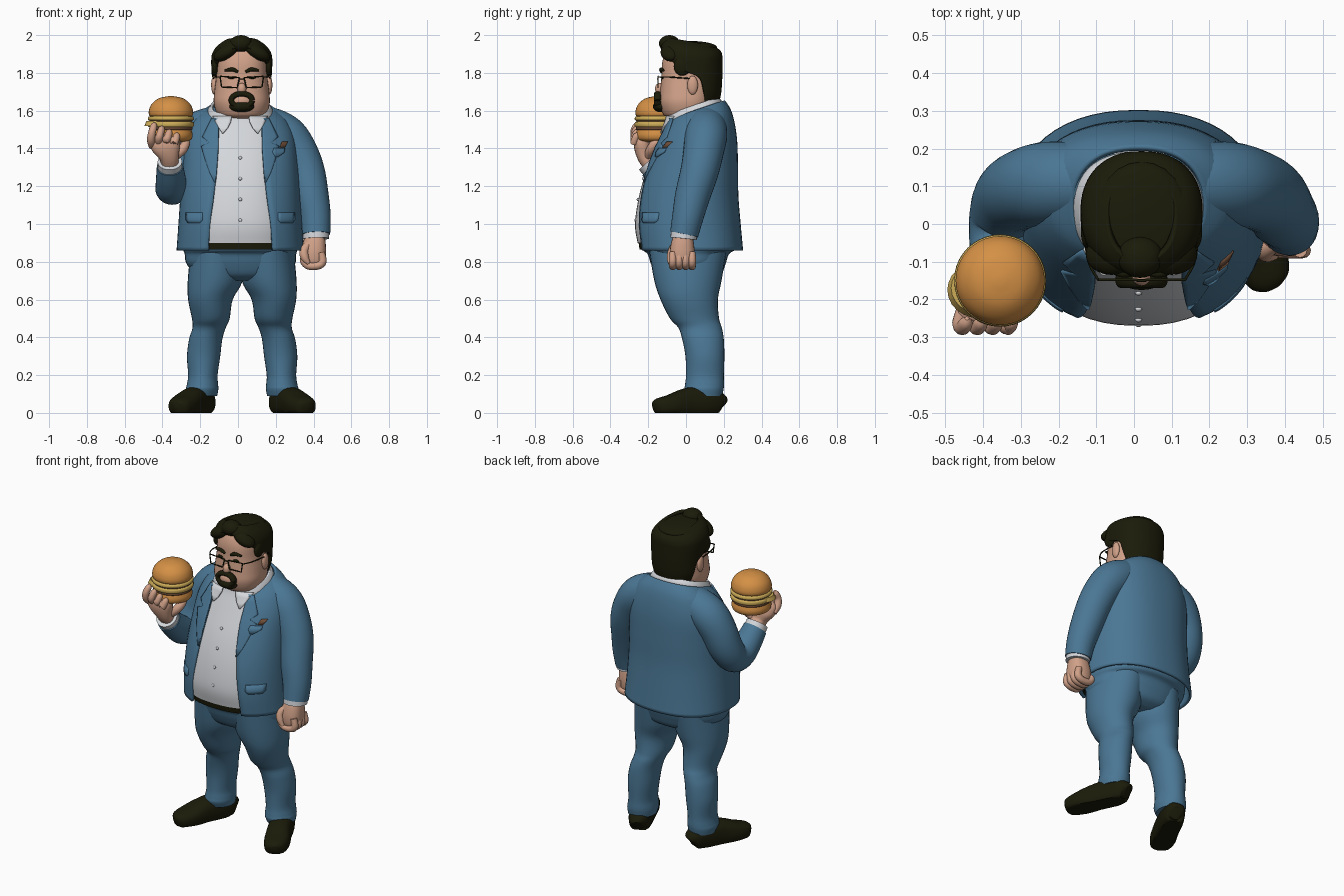
import bpy, bmesh, math
from mathutils import Vector, Matrix


def material(name, rgb):
    m = bpy.data.materials.new(name)
    m.diffuse_color = (*rgb, 1)
    return m


BLUE = material("suit blue", (0.07, 0.185, 0.30))
WHITE = material("shirt white", (0.66, 0.68, 0.71))
SKIN = material("skin", (0.64, 0.36, 0.25))
DARK = material("dark hair and leather", (0.011, 0.011, 0.003))
BUN = material("bun", (0.66, 0.28, 0.06))
CHEESE = material("cheese", (0.62, 0.42, 0.10))
MEAT = material("meat brown", (0.16, 0.075, 0.04))


def finish(name, bm, mat, thick=0.0):
    bmesh.ops.remove_doubles(bm, verts=bm.verts, dist=1e-5)
    bmesh.ops.recalc_face_normals(bm, faces=bm.faces)
    me = bpy.data.meshes.new(name)
    bm.to_mesh(me)
    bm.free()
    me.materials.append(mat)
    me.shade_smooth()
    me.set_sharp_from_angle(angle=math.radians(50))
    ob = bpy.data.objects.new(name, me)
    bpy.context.collection.objects.link(ob)
    if thick:
        s = ob.modifiers.new("thickness", "SOLIDIFY")
        s.thickness, s.offset = thick, 0
    return ob


def smooth(rows, n=5):
    """Catmull-Rom interpolation of every column."""
    out = []
    for i in range(len(rows) - 1):
        a, b, c, d = rows[max(i - 1, 0)], rows[i], rows[i + 1], rows[min(i + 2, len(rows) - 1)]
        for k in range(n):
            t = k / n
            out.append([0.5 * (2 * q + (r - p) * t + (2 * p - 5 * q + 4 * r - s) * t * t
                        + (3 * q - p - 3 * r + s) * t ** 3) for p, q, r, s in zip(a, b, c, d)])
    return out + [list(rows[-1])]


def power(v, p):
    return math.copysign(abs(v) ** (2 / p), v)


def grid(name, rings, mat, closed=True, caps=True, thick=0.0):
    bm = bmesh.new()
    vs = [[bm.verts.new(p) for p in r] for r in rings]
    n = len(vs[0])
    for a, b in zip(vs, vs[1:]):
        for j in range(n if closed else n - 1):
            k = (j + 1) % n
            bm.faces.new((a[j], a[k], b[k], b[j]))
    if closed and caps:
        bm.faces.new(vs[0])
        bm.faces.new(vs[-1])
    return finish(name, bm, mat, thick)


def tube(name, pts, mat, flat=False, p=2.0, n=24, ref=(1, 0, 0), floor=None, steps=5):
    """Sweep of ellipses: rows of x, y, z, rx, ry."""
    pts = smooth([q if len(q) == 5 else (*q, q[3]) for q in pts], steps)
    rings = []
    for i, q in enumerate(pts):
        c = Vector(q[:3])
        t = (Vector(pts[min(i + 1, len(pts) - 1)][:3]) - Vector(pts[max(i - 1, 0)][:3])).normalized()
        u = Vector(ref)
        u, v = (u, Vector((0, 1, 0))) if flat else ((u - t * u.dot(t)).normalized(), None)
        v = v or t.cross(u)
        ring = []
        for j in range(n):
            a = math.tau * j / n
            w = c + u * power(math.cos(a), p) * q[3] + v * power(math.sin(a), p) * q[4]
            if floor is not None:
                w.z = max(w.z, floor)
            ring.append(w)
        rings.append(ring)
    return grid(name, rings, mat)


def shell(name, rows, cx, mat, p=2.3, thick=0.015, n=48):
    """Front-opening wall: rows of z, rx, y front, y back, opening angle, tilt."""
    rings = []
    for z, rx, f, b, a, tilt in smooth(rows):
        a = max(a, 0)
        ring = []
        for j in range(n + 1):
            th = a + (math.tau - 2 * a) * j / n
            y = (f + b) / 2 - (b - f) / 2 * power(math.cos(th), p)
            ring.append((cx + rx * power(math.sin(th), p), y, z + tilt * y))
        rings.append(ring)
    return grid(name, rings, mat, closed=False, thick=thick)


def blob(name, c, r, mat, rot=0):
    bm = bmesh.new()
    bmesh.ops.create_uvsphere(bm, u_segments=24, v_segments=14, radius=1)
    bm.transform(Matrix.Translation(c) @ Matrix.Rotation(rot, 4, "Y") @ Matrix.Diagonal((*r, 1)))
    return finish(name, bm, mat)


# Jacket: z, rx, y front, y back, half opening, tilt
TORSO = [(0.86, .33, -.255, .295, .17, 0), (1.0, .32, -.268, .282, .16, 0), (1.15, .31, -.25, .27, .14, 0),
         (1.3, .30, -.205, .268, .125, 0), (1.45, .285, -.14, .262, .115, .02), (1.54, .24, -.10, .238, .115, .18),
         (1.58, .17, -.09, .20, .13, .35)]
CX = 0.012
shell("jacket", [(z, rx, f, b, math.asin((o / rx) ** 1.15), t) for z, rx, f, b, o, t in TORSO], CX, BLUE)
tube("shirt", [(CX, (f + b) / 2, z, rx - .02, (b - f) / 2 - .002) for z, rx, f, b, o, t in
     [(.90, .325, -.258, .27, 0, 0), (1.0, .32, -.272, .27, 0, 0)] + TORSO[2:]], WHITE, flat=True, p=2.3, n=48)


def front_y(x, z):
    """Jacket front surface at x (from the centre line) and z."""
    r = min(smooth(TORSO, 12), key=lambda q: abs(q[0] - z))
    h = max(0, 1 - min(1, abs(x) / r[1]) ** 2.3) ** (1 / 2.3)
    return (r[2] + r[3]) / 2 - (r[3] - r[2]) / 2 * h


def patch(name, rows, mat, off=0.014, side=1, thick=0.009):
    """Plate laid on the chest: rows of z, inner x, outer x."""
    rings = []
    for z, a, b in rows:
        xs = [a + (b - a) * k / 6 for k in range(7)]
        rings.append([(CX + side * x, front_y(x, z) - off, z) for x in xs])
    return grid(name, rings, mat, closed=False, thick=thick)


for s, tag in ((1, "left"), (-1, "right")):
    patch(tag + "_lapel", [(1.22, .13, .135), (1.27, .125, .16), (1.34, .12, .185), (1.41, .115, .205),
                           (1.43, .115, .165), (1.46, .115, .20), (1.52, .115, .17), (1.56, .12, .15)],
          BLUE, side=s, off=.01)
    patch(tag + "_pocket_flap", [(1.005, .215, .275), (1.02, .20, .285), (1.06, .20, .285)], BLUE, side=s, off=.01)
    patch(tag + "_collar_wing", [(1.48, .09, .095), (1.51, .065, .115), (1.54, .05, .13), (1.57, .045, .145)],
          WHITE, off=.012, side=s)
patch("pocket_square", [(1.355, .185, .20), (1.38, .17, .235), (1.40, .175, .235)], BLUE, off=.014)
patch("pocket_square_tip", [(1.405, .21, .235), (1.435, .22, .25)], MEAT, off=.013)
for z in (1.02, 1.13, 1.24, 1.35):
    blob("shirt_button", (CX, front_y(0, z) + .001, z), (.009, .007, .009), WHITE)
shell("collar", [(1.55, .168, -.11, .185, .35, .4), (1.58, .165, -.11, .18, .35, .4),
                 (1.61, .15, -.10, .165, .45, .35)], CX, WHITE)

# Trousers and belt
tube("belt", [(CX, -.02, .865, .29, .226), (CX, -.015, .912, .30, .238)], DARK, flat=True, p=2.3, n=48, steps=2)
tube("trouser_seat", [(.012, .02, .91, .305, .25), (.012, .015, .865, .302, .245), (.013, .012, .84, .295, .215),
                      (.015, .012, .79, .288, .198), (.02, .015, .73, .24, .17), (.02, .015, .70, .16, .12)],
     BLUE, flat=True, p=2.2, n=40)
LEG = [(.15, .01, .86, .145, .205), (.165, .01, .7, .145, .178), (.19, .017, .6, .118, .152), (.188, .045, .5, .1, .13),
       (.197, .075, .45, .088, .115), (.215, .09, .39, .088, .11), (.226, .1, .3, .088, .103), (.23, .1, .2, .078, .1),
       (.232, .098, .15, .083, .103), (.234, .096, .125, .086, .103), (.234, .1, .09, .08, .092)]
SHOE = [(.206, .188, .04, .03, .04), (.214, .172, .05, .055, .06), (.24, .11, .06, .068, .08),
        (.285, .01, .055, .07, .078), (.33, -.08, .04, .074, .058), (.358, -.145, .033, .058, .044),
        (.368, -.166, .028, .025, .028)]
MID = 0.022
for s, tag in ((1, "left"), (-1, "right")):
    place = lambda rows: [(MID + s * (q[0] - MID), *q[1:]) for q in rows]
    tube(tag + "_trouser_leg", place(LEG), BLUE, flat=True, n=32)
    tube(tag + "_shoe", place(SHOE), DARK, p=2.6, floor=0)

# Lowered arm with a closed hand
tube("left_sleeve", [(.06, .11, 1.53, .09), (.16, .11, 1.515, .105), (.25, .105, 1.465, .113), (.312, .093, 1.385, .107),
                     (.358, .072, 1.28, .101), (.387, .035, 1.15, .093), (.408, .01, 1.04, .083),
                     (.413, -.01, .945, .075)], BLUE, n=32)
tube("left_cuff", [(.412, -.008, .97, .07), (.413, -.013, .922, .07)], WHITE, steps=1)
tube("left_hand", [(.41, -.015, .94, .05), (.405, -.018, .9, .06, .06), (.40, -.02, .85, .066, .066),
                   (.40, -.02, .80, .06, .062), (.40, -.02, .775, .04, .045)], SKIN, p=2.5)
for i in range(4):
    y = -.07 + .034 * i
    tube("left_finger", [(.44, y, .85, .019), (.448, y, .80, .021), (.42, y, .779, .021), (.37, y, .78, .02),
                         (.345, y, .81, .018), (.355, y, .835, .006)], SKIN, n=12, ref=(0, 1, 0))
tube("left_thumb", [(.38, -.05, .9, .02), (.35, -.07, .86, .024), (.355, -.08, .82, .022), (.375, -.085, .79, .01)],
     SKIN, n=12)

# Raised arm with an open hand
tube("right_sleeve", [(-.04, .11, 1.53, .09), (-.14, .11, 1.515, .105), (-.23, .105, 1.465, .113),
                      (-.288, .093, 1.385, .107), (-.325, .07, 1.28, .1), (-.345, .02, 1.20, .092),
                      (-.352, -.05, 1.195, .085), (-.356, -.12, 1.245, .078), (-.36, -.18, 1.305, .07)], BLUE, n=32)
tube("right_cuff", [(-.36, -.165, 1.29, .065), (-.361, -.2, 1.33, .065)], WHITE, steps=1)
tube("right_hand", [(-.36, -.18, 1.31, .045), (-.365, -.215, 1.355, .052, .042), (-.38, -.23, 1.41, .078, .045),
                    (-.395, -.235, 1.455, .075, .035), (-.40, -.235, 1.48, .04, .02)], SKIN, p=2.4)
for i in range(4):
    x, h = -.455 + .04 * i, -.018 * i
    tube("right_finger", [(x, -.23, 1.41, .018), (x - .005, -.262, 1.445, .022), (x, -.275, 1.485 + h, .02),
                          (x + .01, -.262, 1.52 + h, .018), (x + .012, -.25, 1.535 + h, .006)], SKIN, n=12)
tube("right_thumb", [(-.33, -.2, 1.36, .022), (-.295, -.185, 1.395, .026), (-.275, -.16, 1.43, .022),
                     (-.268, -.14, 1.45, .008)], SKIN, n=12, ref=(0, 1, 0))

# Burger: stacked round layers of z, radius
for name, mat, prof in (
        ("bottom_bun", BUN, [(1.435, .07), (1.445, .105), (1.47, .115), (1.50, .108)]),
        ("lower_patty", MEAT, [(1.495, .105), (1.502, .114), (1.512, .114), (1.52, .105)]),
        ("lower_cheese", CHEESE, [(1.512, .11), (1.518, .121), (1.538, .12), (1.543, .10)]),
        ("upper_patty", MEAT, [(1.538, .10), (1.542, .113), (1.548, .113), (1.552, .10)]),
        ("upper_cheese", CHEESE, [(1.547, .11), (1.552, .121), (1.568, .118), (1.572, .10)]),
        ("top_bun", BUN, [(1.565, .10), (1.575, .115), (1.60, .117), (1.635, .102), (1.665, .065), (1.677, .012)])):
    tube(name, [(-.355, -.15, z, r) for z, r in prof], mat, flat=True, n=40, steps=4)
tube("cheese_corner", [(-.40, -.17, 1.545, .085, .07), (-.41, -.175, 1.52, .085, .075)], CHEESE, flat=True, steps=1)

# Head and face
HX = 0.02
tube("head", [(HX, (f + b) / 2, z, rx, (b - f) / 2) for z, rx, f, b in (
    (1.46, .09, -.05, .13), (1.55, .10, -.085, .13), (1.58, .13, -.12, .13), (1.64, .148, -.14, .14),
    (1.70, .145, -.137, .15), (1.78, .135, -.13, .155), (1.86, .13, -.125, .15), (1.92, .11, -.10, .13),
    (1.95, .05, -.05, .07))], SKIN, flat=True, p=2.4, n=40)
blob("muzzle", (HX, -.12, 1.65), (.062, .045, .045), SKIN)
blob("nose", (HX, -.14, 1.715), (.024, .024, .032), SKIN)
blob("chin_beard", (HX, -.135, 1.622), (.066, .04, .03), DARK)
RING = [(HX + .055 * math.cos(a), -.148, 1.655 + .034 * math.sin(a), .022, .015)
        for a in [math.tau * k / 16 for k in range(17)]]
tube("goatee", RING, DARK, ref=(0, 1, 0), n=12, steps=2)
for s, tag in ((1, "left"), (-1, "right")):
    blob(tag + "_ear", (HX + s * .146, .035, 1.735), (.016, .028, .05), SKIN)
    blob(tag + "_eye", (HX + s * .055, -.126, 1.775), (.02, .008, .007), DARK)
    tube(tag + "_brow", [(HX + s * .02, -.131, 1.805, .007), (HX + s * .05, -.131, 1.818, .011),
                         (HX + s * .09, -.12, 1.812, .006)], DARK, ref=(0, 1, 0), n=10)
    # Glasses rims and temples
    a, b = HX + s * .012, HX + s * .115
    rim = [(a, 1.775), (b, 1.782), (b - s * .008, 1.725), (a + s * .012, 1.722), (a, 1.775)]
    for (x0, z0), (x1, z1) in zip(rim, rim[1:]):
        tube(tag + "_glasses_rim", [(x0, -.148, z0, .0035), (x1, -.148, z1, .0035)], DARK, ref=(0, 1, 0), n=8, steps=1)
    tube(tag + "_temple", [(b, -.148, 1.778, .0035), (HX + s * .143, -.09, 1.778, .0035),
                           (HX + s * .15, .02, 1.77, .0035)], DARK, n=8)
tube("glasses_bridge", [(HX - .013, -.15, 1.768, .0035), (HX + .013, -.15, 1.768, .0035)], DARK,
     ref=(0, 1, 0), n=8, steps=1)

# Hair: open-front cap and a swept-up quiff
shell("hair", [(1.64, .125, -.10, .165, 2.05, 0), (1.70, .143, -.11, .177, 1.95, 0), (1.77, .148, -.12, .182, 1.8, 0),
               (1.81, .15, -.122, .183, 1.4, 0), (1.86, .152, -.125, .183, .95, 0), (1.90, .147, -.125, .182, .5, -.05),
               (1.935, .125, -.12, .172, 0, -.12), (1.962, .085, -.09, .13, 0, -.18)], HX, DARK, thick=.02)
blob("hair_crown", (HX, .02, 1.935), (.125, .145, .034), DARK)
blob("hair_quiff", (.016, -.088, 1.955), (.06, .055, .045), DARK)
for s in (1, -1):
    blob("hair_side_lock", (HX + s * .08, -.08, 1.91), (.075, .055, .038), DARK, rot=s * .5)
    blob("hair_sideburn", (HX + s * .143, -.02, 1.835), (.018, .045, .05), DARK)
